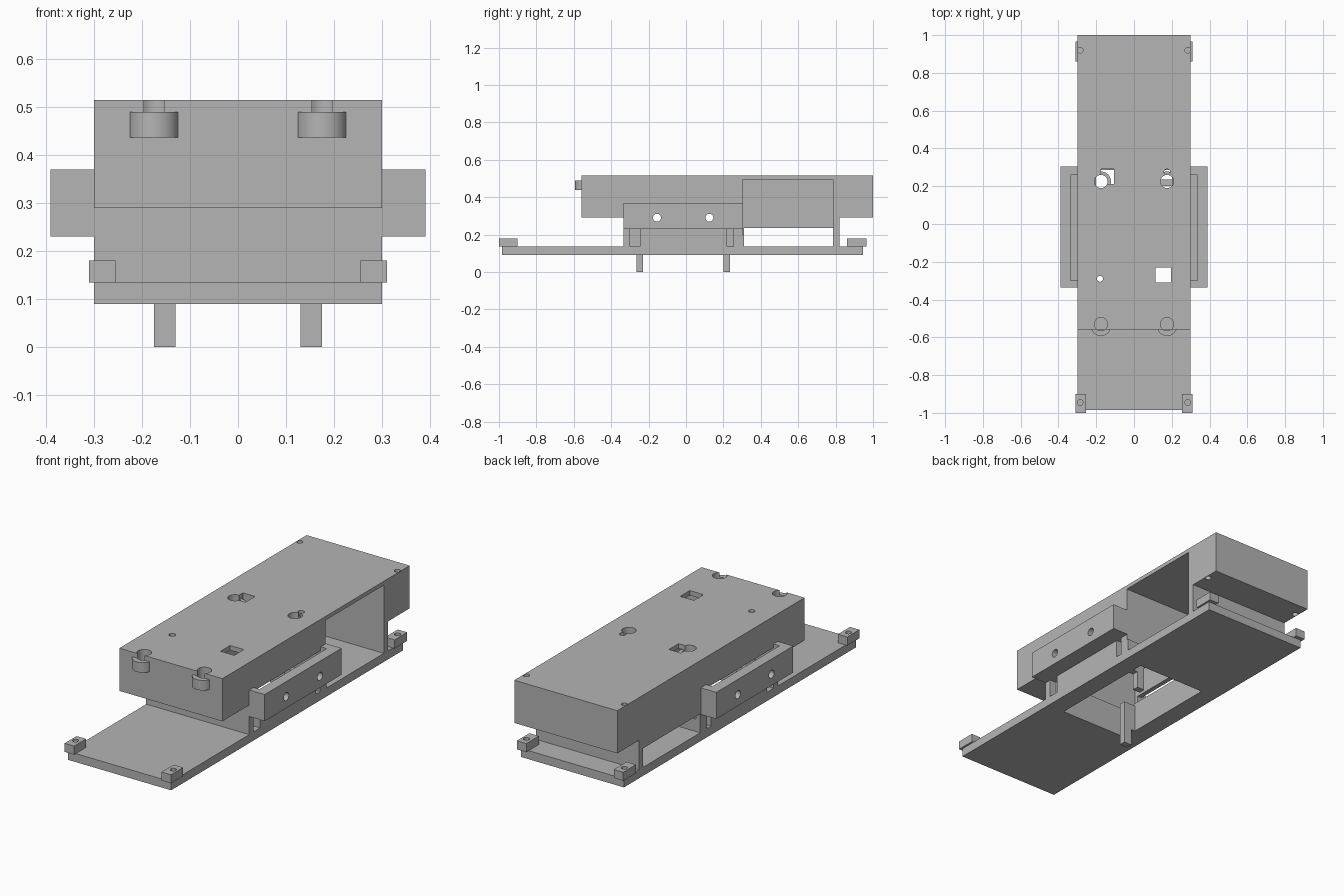
import bpy, math
from mathutils import Matrix

if "Cube" in bpy.data.objects:
    bpy.data.objects.remove(bpy.data.objects["Cube"])

grey = bpy.data.materials.new("plain_grey")
grey.use_nodes = True
GREY = (0.46, 0.46, 0.46, 1)
grey.diffuse_color = GREY
grey.node_tree.nodes["Principled BSDF"].inputs["Base Color"].default_value = GREY


def box(name, x, y, z):
    """Box from three (low, high) ranges."""
    bpy.ops.mesh.primitive_cube_add(size=1)
    ob = bpy.context.object
    ob.name = name
    size = [b - a for a, b in (x, y, z)]
    mid = [(a + b) / 2 for a, b in (x, y, z)]
    ob.data.transform(Matrix.Translation(mid) @ Matrix.Diagonal((*size, 1)))
    ob.data.materials.append(grey)
    return ob


def rod(name, x, y, z, r, sides=40):
    """Upright cylinder with z as a (low, high) range."""
    bpy.ops.mesh.primitive_cylinder_add(vertices=sides, radius=r, depth=z[1] - z[0])
    ob = bpy.context.object
    ob.name = name
    ob.data.transform(Matrix.Translation((x, y, (z[0] + z[1]) / 2)))
    ob.data.materials.append(grey)
    return ob


def cut(targets, cutters):
    """Subtract every cutter from every target, then delete the cutters."""
    for ob in targets:
        for c in cutters:
            mod = ob.modifiers.new("cut", "BOOLEAN")
            mod.operation, mod.solver, mod.object = "DIFFERENCE", "EXACT", c
        graph = bpy.context.evaluated_depsgraph_get()
        mesh = bpy.data.meshes.new_from_object(ob.evaluated_get(graph))
        ob.modifiers.clear()
        ob.data = mesh
    for c in cutters:
        bpy.data.objects.remove(c)


# Main solids
base = box("base_plate", (-.3, .3), (-.985, .945), (.09, .135))
body = box("upper_body", (-.3, .3), (-.558, 1), (.29, .515))
support = box("middle_support", (-.3, .3), (-.335, .31), (.135, .29))
skirt = box("bay_skirt", (-.3, .3), (.31, .82), (.235, .29))
post = box("rear_post", (-.3, .3), (.785, .82), (.135, .235))

# Central shaft, upper chamber, side bay and openings in the side walls
cutters = [
    box("shaft", (-.2, .2), (-.312, .29), (.05, .4)),
    box("chamber", (-.275, .275), (-.318, .285), (.25, .49)),
    box("bay", (-.275, .4), (.301, .785), (.2, .494)),
    box("slot_window", (-.4, .4), (-.3, .26), (.255, .35)),
    box("hatch_a", (-.175, -.105), (.212, .292), (.4, .6)),
    box("hatch_b", (.115, .195), (-.31, -.23), (.4, .6)),
    rod("pin_a", -.18, -.29, (.4, .6), .016),
    rod("pin_b", .175, .275, (.4, .6), .016),
]
for s in (-1, 1):
    cutters += [rod("corner_hole", s * .285, .92, (.2, .6), .015),
                rod("front_bore", s * .175, -.53, (.44, .6), .035),
                rod("rear_bore", s * .175, .225, (.4, .6), .035)]
    # Shallow notches below the side brackets
    for y in ((-.3, -.245), (.22, .255)):
        cutters.append(box("notch", sorted((s * .26, s * .35)), y, (.136, .232)))
cut([body, support, skirt], cutters)
cut([base], [box("base_opening", (-.2, .2), (-.312, .29), (.05, .2))])

# Screw bosses under the top sheet
for s, side in ((-1, "left"), (1, "right")):
    for y, by, end in ((-.54, -.53, "front"), (.225, .225, "rear")):
        boss = rod(f"{end}_boss_{side}", s * .175, y, (.437, .49), .053)
        cut([boss], [rod("bore", s * .175, by, (.3, .6), .035)])
        bpy.ops.object.select_all(action="DESELECT")
        boss.select_set(True)
        bpy.context.view_layer.objects.active = boss
        bpy.ops.object.shade_smooth_by_angle(angle=math.radians(30))

# Side brackets: slotted rails with two cross holes
for s, side in ((-1, "left"), (1, "right")):
    rail = box(f"side_bracket_{side}", sorted((s * .3, s * .39)), (-.335, .305), (.23, .37))
    holes = [box("slot", sorted((s * .25, s * .335)), (-.3, .26), (.25, .5))]
    for y in (-.155, .125):
        h = rod("cross_hole", 0, 0, (-.6, .6), .021)
        h.data.transform(Matrix.Translation((0, y, .29)) @ Matrix.Rotation(math.pi / 2, 4, "Y"))
        holes.append(h)
    cut([rail], holes)

# Corner blocks with vertical holes
for s, side in ((-1, "left"), (1, "right")):
    for y, hy, end in (((-1, -.9), -.945, "front"), ((.86, .965), .92, "rear")):
        block = box(f"{end}_block_{side}", sorted((s * .255, s * .31)), y, (.135, .18))
        cut([block], [rod("block_hole", s * .285, hy, (.1, .3), .015)])

# Two hanging pegs held to the shaft wall by short arms
for s, y, name in ((-1, (-.265, -.23), "front"), (1, (.2, .235), "rear")):
    box(f"{name}_peg", sorted((s * .13, s * .175)), y, (0, .235))
    box(f"{name}_peg_arm", sorted((s * .175, s * .2)), y, (.09, .235))
